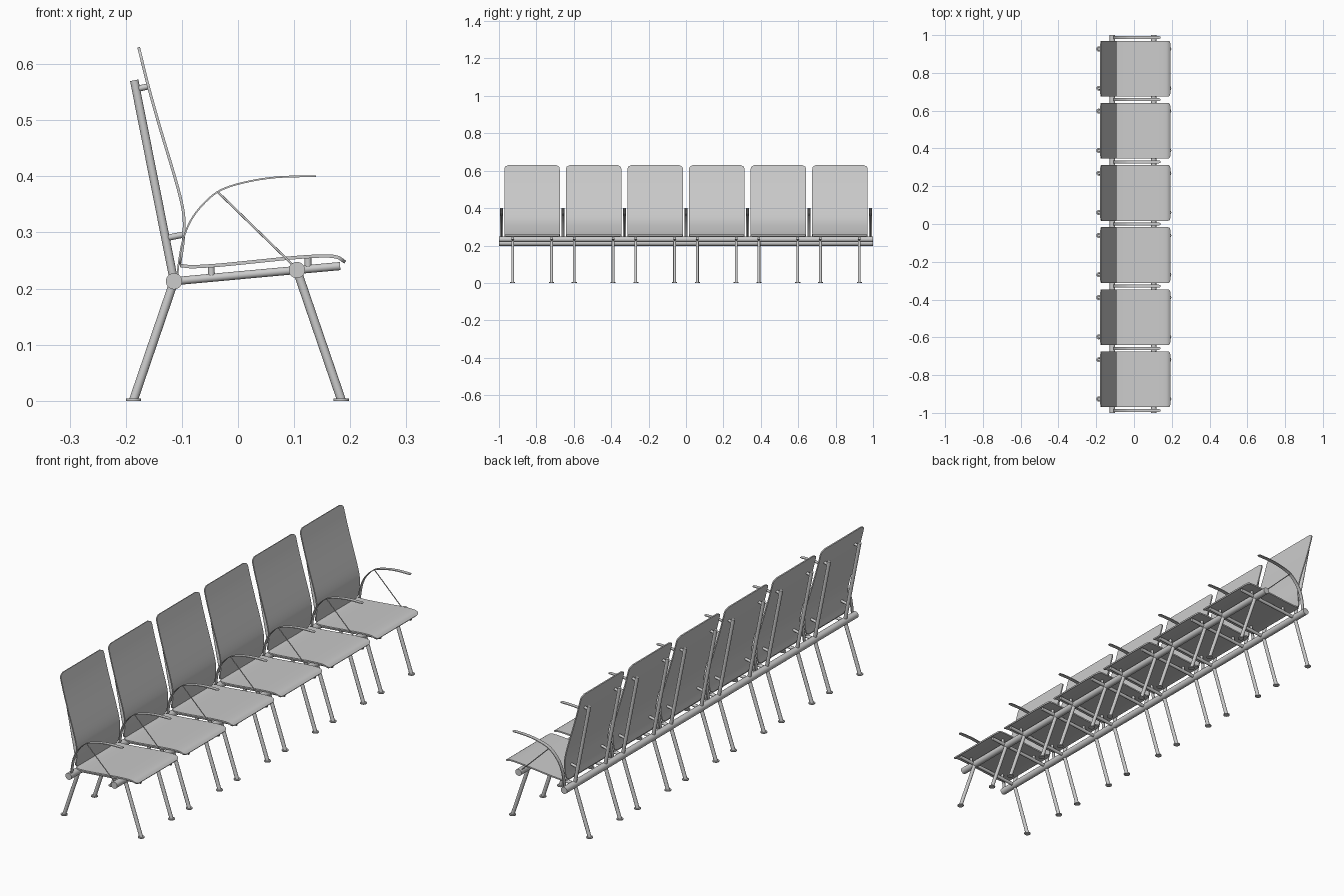
import bpy, bmesh, math
from mathutils import Vector

if "Cube" in bpy.data.objects:
    bpy.data.objects.remove(bpy.data.objects["Cube"])

PITCH = 0.329
SEAT_Y = [(i - 2.5) * PITCH for i in range(6)]
ARM_Y = [(i - 3) * PITCH for i in range(7)]


def rod(name, a, b, r, sides=20):
    a, b = Vector(a), Vector(b)
    d = b - a
    bpy.ops.mesh.primitive_cylinder_add(vertices=sides, radius=r, depth=d.length,
                                        location=(a + b) / 2)
    ob = bpy.context.object
    ob.name = name
    ob.rotation_euler = d.to_track_quat('Z', 'Y').to_euler()
    bpy.ops.object.shade_smooth_by_angle(angle=math.radians(40))
    return ob


def smooth_path(pts, steps):
    # Catmull-Rom through the profile points
    p = [Vector(q) for q in pts]
    p = [2 * p[0] - p[1]] + p + [2 * p[-1] - p[-2]]
    out = []
    for i in range(1, len(p) - 2):
        a, b, c, d = p[i - 1:i + 3]
        for k in range(steps):
            t = k / steps
            out.append(0.5 * (2 * b + (c - a) * t + (2 * a - 5 * b + 4 * c - d) * t * t
                              + (3 * b - a - 3 * c + d) * t ** 3))
    out.append(p[-2])
    return out


def strip(name, pts, y, half, thick, corner, steps=8):
    # sheet swept along a side profile, with rounded corners
    path = smooth_path(pts, steps)
    dist = [0.0]
    for a, b in zip(path, path[1:]):
        dist.append(dist[-1] + (b - a).length)
    bm = bmesh.new()
    rows = []
    for q, s in zip(path, dist):
        d = min(s, dist[-1] - s)
        w = half
        if d < corner:
            w -= corner - math.sqrt(max(0, corner ** 2 - (corner - d) ** 2))
        rows.append([bm.verts.new((q.x, y + w * u, q.y)) for u in (-1, 0, 1)])
    for r0, r1 in zip(rows, rows[1:]):
        for j in range(2):
            bm.faces.new((r0[j], r0[j + 1], r1[j + 1], r1[j]))
    bmesh.ops.recalc_face_normals(bm, faces=bm.faces)
    me = bpy.data.meshes.new(name)
    bm.to_mesh(me)
    bm.free()
    ob = bpy.data.objects.new(name, me)
    bpy.context.collection.objects.link(ob)
    mod = ob.modifiers.new("thickness", 'SOLIDIFY')
    mod.thickness = thick
    mod.offset = 0
    bpy.ops.object.select_all(action='DESELECT')
    bpy.context.view_layer.objects.active = ob
    ob.select_set(True)
    bpy.ops.object.modifier_apply(modifier=mod.name)
    bpy.ops.object.shade_smooth_by_angle(angle=math.radians(40))
    return ob


SEAT = [(-0.103, 0.241), (-0.08, 0.239), (-0.03, 0.242), (0.05, 0.25),
        (0.1, 0.255), (0.15, 0.258), (0.176, 0.256), (0.191, 0.247)]
BACK = [(-0.177, 0.63), (-0.161, 0.565), (-0.14, 0.49), (-0.116, 0.41),
        (-0.101, 0.355), (-0.096, 0.32), (-0.098, 0.28), (-0.104, 0.243)]
ARM = [(-0.108, 0.222), (-0.105, 0.25), (-0.097, 0.29), (-0.08, 0.328), (-0.05, 0.362),
       (-0.02, 0.38), (0.03, 0.393), (0.08, 0.399), (0.139, 0.4)]

REAR, FRONT = (-0.114, 0.213), (0.105, 0.233)

# long beams
for name, (x, z) in (("rear_beam", REAR), ("front_beam", FRONT)):
    rod(name, (x, -1, z), (x, 1, z), 0.0145, 28)

for y in SEAT_Y:
    # seat and back panels
    strip("seat", SEAT, y, 0.1475, 0.006, 0.016)
    strip("backrest", BACK, y, 0.1475, 0.005, 0.02)
    for side in (-1, 1):
        v = y + side * 0.104
        # legs and feet
        for name, (x, z), fx in (("rear", REAR, -0.186), ("front", FRONT, 0.184)):
            rod(name + "_leg", (x, v, z), (fx, v, 0.002), 0.0078)
            rod(name + "_foot", (fx, v, 0), (fx, v, 0.004), 0.0135)
        # back post and seat rail
        rod("back_post", (-0.114, v, 0.213), (-0.185, v, 0.571), 0.0075)
        rod("seat_rail", (-0.114, v, 0.213), (0.182, v, 0.24), 0.0072)
        # mounting pins
        rod("seat_pin", (-0.047, v, 0.22), (-0.048, v, 0.24), 0.006, 14)
        rod("seat_pin", (0.125, v, 0.236), (0.1245, v, 0.256), 0.006, 14)
        rod("back_pin", (-0.183, v, 0.555), (-0.161, v, 0.56), 0.0055, 14)
        rod("back_pin", (-0.128, v, 0.29), (-0.098, v, 0.296), 0.0055, 14)

# armrests with diagonal braces
for y in ARM_Y:
    strip("armrest", ARM, y, 0.008, 0.003, 0.003)
    rod("armrest_brace", (-0.036, y, 0.372), (0.105, y, 0.235), 0.002, 12)
